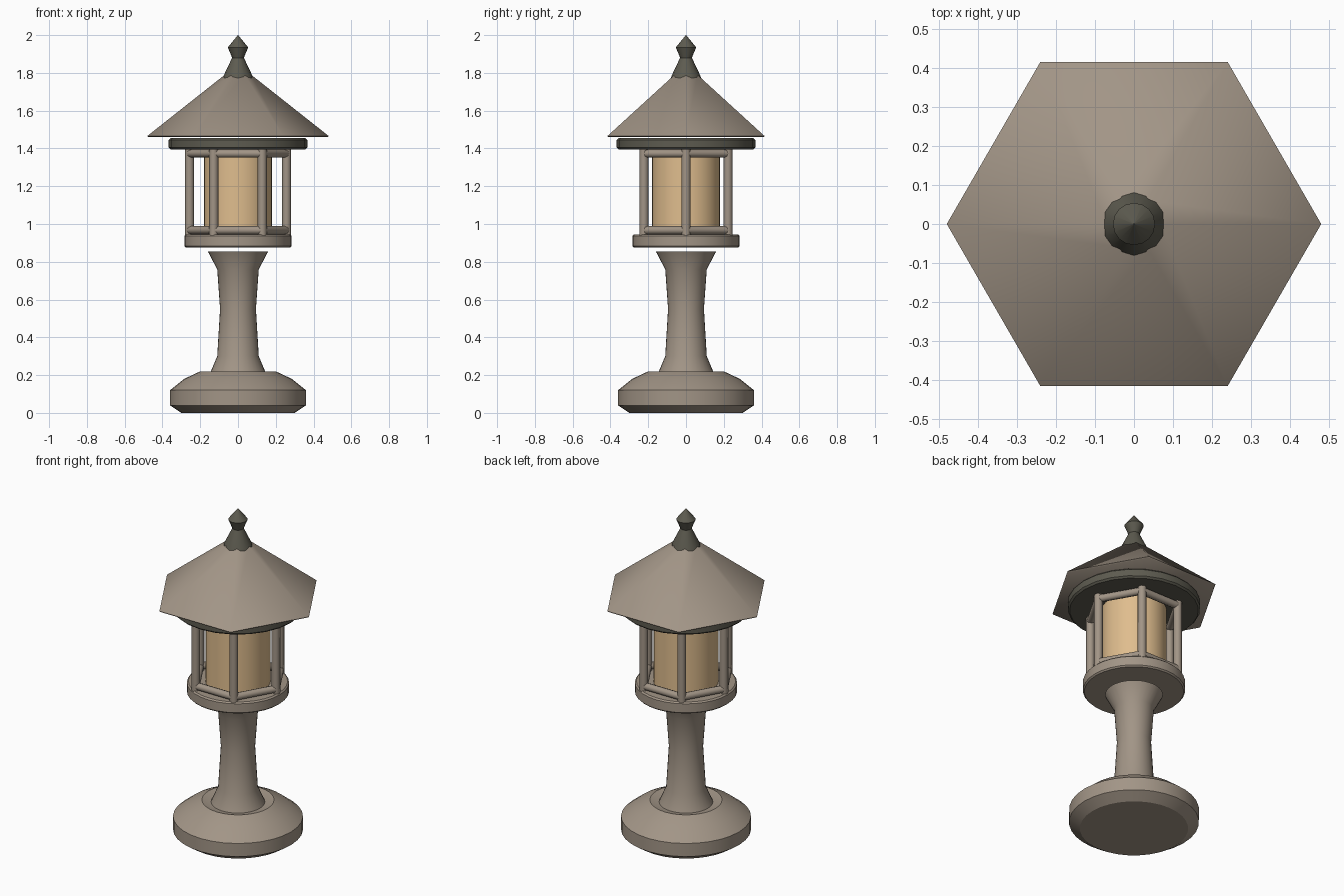
import bpy
from math import cos, sin, pi, radians
from mathutils import Vector

cube = bpy.data.objects.get("Cube")
if cube:
    bpy.data.objects.remove(cube, do_unlink=True)


def material(name, colour):
    m = bpy.data.materials.new(name)
    m.use_nodes = True
    m.diffuse_color = (*colour, 1)
    m.node_tree.nodes["Principled BSDF"].inputs["Base Color"].default_value = (*colour, 1)
    return m


stone = material("warm stone", (0.36, 0.30, 0.24))
dark = material("dark stone", (0.11, 0.105, 0.08))
glow = material("amber glow", (0.74, 0.51, 0.27))


def finish(obj, mat, angle=25):
    obj.data.materials.append(mat)
    bpy.ops.object.select_all(action='DESELECT')
    obj.select_set(True)
    bpy.context.view_layer.objects.active = obj
    bpy.ops.object.shade_smooth_by_angle(angle=radians(angle))
    return obj


def lathe(name, profile, mat, sides=32, angle=25):
    """Closed solid of revolution from (radius, height) pairs, bottom to top."""
    verts, faces = [], []
    for r, z in profile:
        for i in range(sides):
            a = 2 * pi * i / sides
            verts.append((r * cos(a), r * sin(a), z))
    for k in range(len(profile) - 1):
        for i in range(sides):
            j = (i + 1) % sides
            faces.append((k * sides + i, k * sides + j,
                          (k + 1) * sides + j, (k + 1) * sides + i))
    faces.append(tuple(reversed(range(sides))))
    faces.append(tuple(range(len(verts) - sides, len(verts))))
    mesh = bpy.data.meshes.new(name)
    mesh.from_pydata(verts, [], faces)
    obj = bpy.data.objects.new(name, mesh)
    bpy.context.collection.objects.link(obj)
    return finish(obj, mat, angle)


def disc(name, radius, low, high, mat, bevel=0.008, sides=32):
    """Flat drum with softened rims."""
    return lathe(name, [(radius - bevel, low), (radius, low + bevel),
                        (radius, high - bevel), (radius - bevel, high)], mat, sides)


def bar(name, start, end, radius, sides=8):
    """Straight round bar between two points."""
    start, end = Vector(start), Vector(end)
    bpy.ops.mesh.primitive_cylinder_add(vertices=sides, radius=radius,
                                        depth=(end - start).length,
                                        location=(start + end) / 2)
    obj = bpy.context.object
    obj.name = name
    obj.rotation_euler = (end - start).to_track_quat('Z', 'Y').to_euler()
    return finish(obj, stone, 50)


# Foot with a shallow dish around the shaft
lathe("foot", [(0.30, 0), (0.36, 0.04), (0.36, 0.12), (0.285, 0.18),
               (0.20, 0.22), (0.14, 0.205)], stone, angle=20)

# Waisted shaft
lathe("shaft", [(0.15, 0.205), (0.11, 0.30), (0.095, 0.55),
                (0.11, 0.76), (0.16, 0.855)], stone, angle=35)

# Lantern floor, lamp and ceiling ring
disc("lantern_floor", 0.283, 0.875, 0.945, stone)
lathe("lamp", [(0.18, 0.945), (0.18, 1.395)], glow)
disc("ceiling_ring", 0.367, 1.395, 1.455, dark, 0.01, 24)

# Six posts joined by rails at the bottom and top
corners = [(0.257 * cos(i * pi / 3), 0.257 * sin(i * pi / 3)) for i in range(6)]
for i, (x, y) in enumerate(corners):
    bar(f"post_{i + 1}", (x, y, 0.94), (x, y, 1.40), 0.024)
    for level, z in (("bottom", 0.967), ("top", 1.373)):
        nx, ny = corners[(i + 1) % 6]
        bar(f"{level}_rail_{i + 1}", (x, y, z), (nx, ny, z), 0.022)

# Six-sided roof with a thin eave
lathe("roof", [(0.474, 1.460), (0.48, 1.466), (0.07, 1.79)], stone, 6, 50)

# Pointed finial
lathe("finial", [(0.083, 1.765), (0.074, 1.79), (0.031, 1.88),
                 (0.054, 1.935), (0.001, 2.0)], dark, 16, 30)
